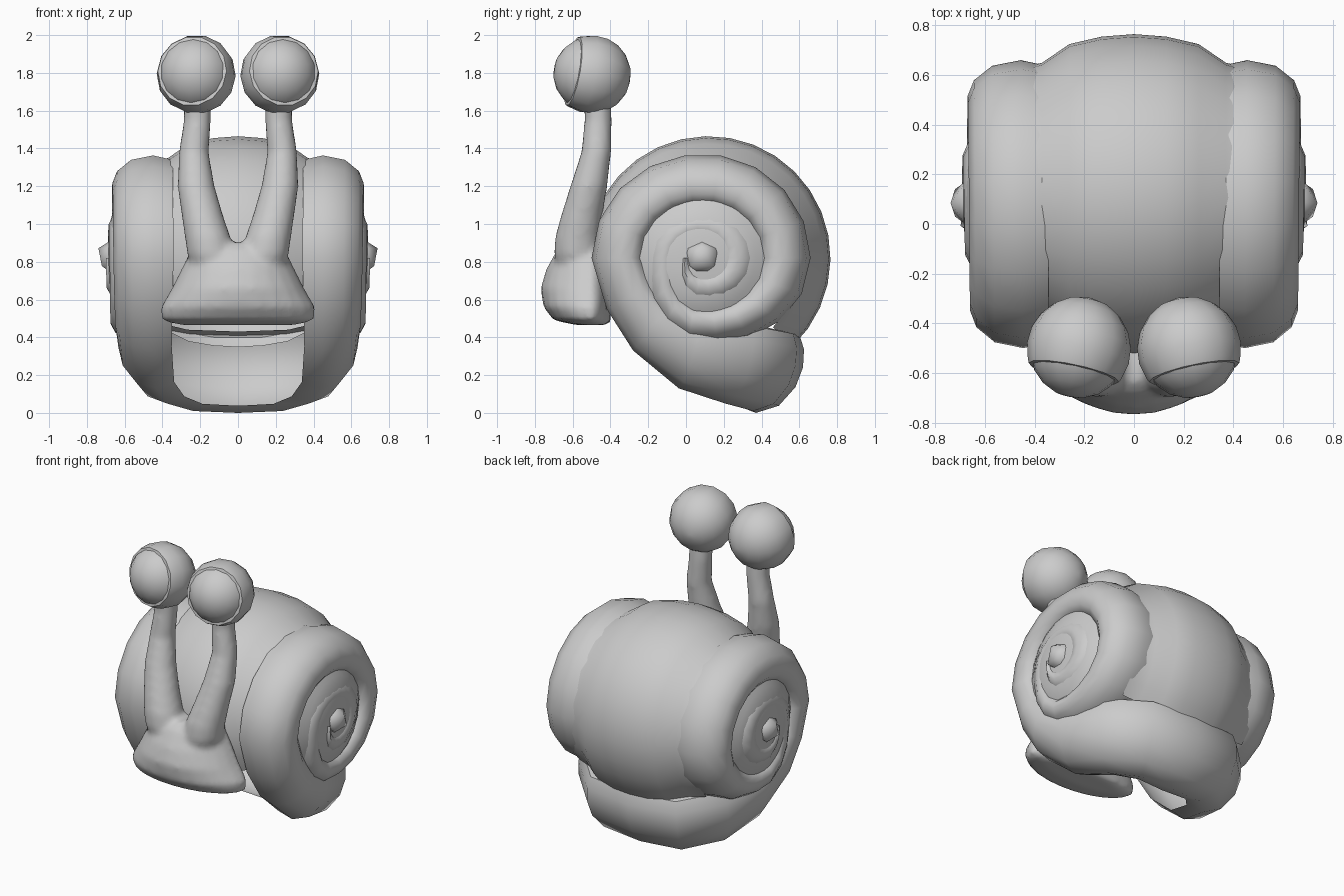
import bpy, bmesh
from math import sin, cos, radians, pi
from mathutils import Vector, Matrix

if "Cube" in bpy.data.objects:
    bpy.data.objects.remove(bpy.data.objects["Cube"])

grey = bpy.data.materials.new("plain_grey")
grey.use_nodes = True
colour = (0.6, 0.6, 0.6, 1)
grey.diffuse_color = colour
grey.node_tree.nodes["Principled BSDF"].inputs["Base Color"].default_value = colour


def finish(name, bm, mirror=True, angle=50):
    mesh = bpy.data.meshes.new(name)
    bm.to_mesh(mesh)
    bm.free()
    obj = bpy.data.objects.new(name, mesh)
    bpy.context.collection.objects.link(obj)
    mesh.materials.append(grey)
    if mirror:
        obj.modifiers.new("mirror", 'MIRROR')
    bpy.ops.object.select_all(action='DESELECT')
    obj.select_set(True)
    bpy.context.view_layer.objects.active = obj
    bpy.ops.object.shade_smooth_by_angle(angle=radians(angle))
    return obj


def skin(bm, rows, closed=False, caps=False):
    """Join rows of points into a quad surface."""
    grid = [[bm.verts.new(p) for p in row] for row in rows]
    n = len(rows[0])
    for a, b in zip(grid, grid[1:]):
        for j in range(n if closed else n - 1):
            k = (j + 1) % n
            bm.faces.new((a[j], a[k], b[k], b[j]))
    if caps:
        bm.faces.new(grid[0][::-1])
        bm.faces.new(grid[-1])
    return bm


def ring(x, y, z, rx, front, back, n=16):
    """Horizontal oval with separate front and back depths."""
    pts = []
    for i in range(n):
        t = 2 * pi * i / n
        pts.append((x + rx * cos(t), y + sin(t) * (back if sin(t) > 0 else front), z))
    return pts


# Barrel of the shell, an open arc from behind the head to the back
belly = [(0, .645), (.13, .635), (.26, .605), (.37, .53), (.48, .5)]
belly = [(-x, r) for x, r in belly[:0:-1]] + belly
rows = []
for i in range(23):
    t = radians(-27 + i * 254 / 22)
    rows.append([(x, .12 - r * cos(t), .82 + r * sin(t)) for x, r in belly])
finish("shell_barrel", skin(bmesh.new(), rows), mirror=False)

# Coiled whorl: a band under the back that rises in front and spirals on the side
profile = [(-.93, .82), (-.3, 1), (.4, .82), (.85, .35), (1, -.15),
           (.95, -.6), (.75, -.95), (.1, -1.05)]


def section(outer, inner, x, half, turn):
    mid = Vector((x, *((Vector(outer) + Vector(inner)) / 2)))
    up = Vector((0, *((Vector(outer) - Vector(inner)) / 2)))
    side = Vector((cos(turn), sin(turn), 0)) * half
    return [mid + side * s + up * n for s, n in profile]


limb = [((.42, 0), (.48, .42), 0, .165, 90),
        ((.4, .01), (.46, .43), .26, .165, 62),
        ((.23, .05), (.3, .47), .42, .165, 28),
        ((-.03, .13), (.06, .5), .48, .155, 10),
        ((-.28, .33), (-.09, .57), .495, .155, 0),
        ((-.42, .55), (-.18, .67), .495, .16, 0)]
rows = [section(o, i, x, h, radians(t)) for o, i, x, h, t in limb]
radius = [.59, .55, .57, .46, .33, .29, .32, .27, .13, .1, .09, .08, .07, .07]


def rim(deg):
    k, f = divmod(deg / 90, 1)
    f = f * f * (3 - 2 * f)
    return radius[int(k)] * (1 - f) + radius[int(k) + 1] * f


for deg in range(0, 721, 20):
    t = radians(deg)
    spot = [(.09 - r * cos(t), .82 + r * sin(t)) for r in (rim(deg), rim(deg + 360))]
    rows.append(section(*spot, .495 + .04 * deg / 720, .165, 0))
finish("shell_whorl", skin(bmesh.new(), rows))

# Shallow cone filling the grooves of the coil
to_side = Matrix.Translation((0, .09, .82)) @ Matrix.Rotation(pi / 2, 4, 'Y')
core = [(.36, .6), (.28, .65), (.2, .675), (.11, .685), (.02, .69)]
bm = skin(bmesh.new(), [ring(0, 0, h, r, r, r, 20) for r, h in core], True)
bm.transform(to_side)
finish("coil_core", bm)

# Knob at the centre of each coil
bm = bmesh.new()
bmesh.ops.create_icosphere(bm, subdivisions=1, radius=.105,
                           matrix=Matrix.Translation((.645, .085, .825)))
finish("shell_knob", bm)

# Head with a wide flat chin, blended into two curved eye stalks
head = [(.465, .3, -.58), (.49, .405, -.7), (.56, .41, -.755), (.66, .35, -.77),
        (.76, .3, -.74), (.86, .25, -.685), (.9, .2, -.64)]
stalk = [(.12, -.56, .7, .1), (.145, -.575, .84, .125), (.16, -.572, .93, .122),
         (.185, -.555, 1.03, .112), (.222, -.515, 1.2, .099), (.234, -.475, 1.38, .08),
         (.215, -.465, 1.55, .073), (.215, -.47, 1.68, .074)]
bm = skin(bmesh.new(), [ring(0, -.5, z, w, -.5 - f, .1, 24) for z, w, f in head],
          True, True)
for s in (1, -1):
    skin(bm, [ring(s * x, y, z, s * r, r, r) for x, y, z, r in stalk], True, True)
bmesh.ops.recalc_face_normals(bm, faces=bm.faces)
body = finish("head_and_stalks", bm, mirror=False)
blend = body.modifiers.new("blend", 'REMESH')
blend.mode = 'VOXEL'
blend.voxel_size = .02
blend.use_smooth_shade = True
soften = body.modifiers.new("soften", 'SMOOTH')
soften.iterations = 5

# Eyes: a ball and a lid with a raised lip, both looking slightly out and up
aim = (Matrix.Translation((.222, -.502, 1.792)) @ Matrix.Rotation(radians(12), 4, 'Z')
       @ Matrix.Rotation(radians(80), 4, 'X'))
bm = bmesh.new()
bmesh.ops.create_uvsphere(bm, u_segments=14, v_segments=10, radius=.2, matrix=aim)
finish("eyeball", bm)

lid = [(.21 * sin(radians(a)), -.21 * cos(radians(a))) for a in range(5, 120, 18)]
lid += [(.186, .1), (.165, .102)]
bm = skin(bmesh.new(), [ring(0, 0, h, r, r, r, 14) for r, h in lid], True)
bm.faces.new(list(bm.verts)[:14][::-1])
bm.transform(aim)
finish("eyelid", bm, angle=35)
